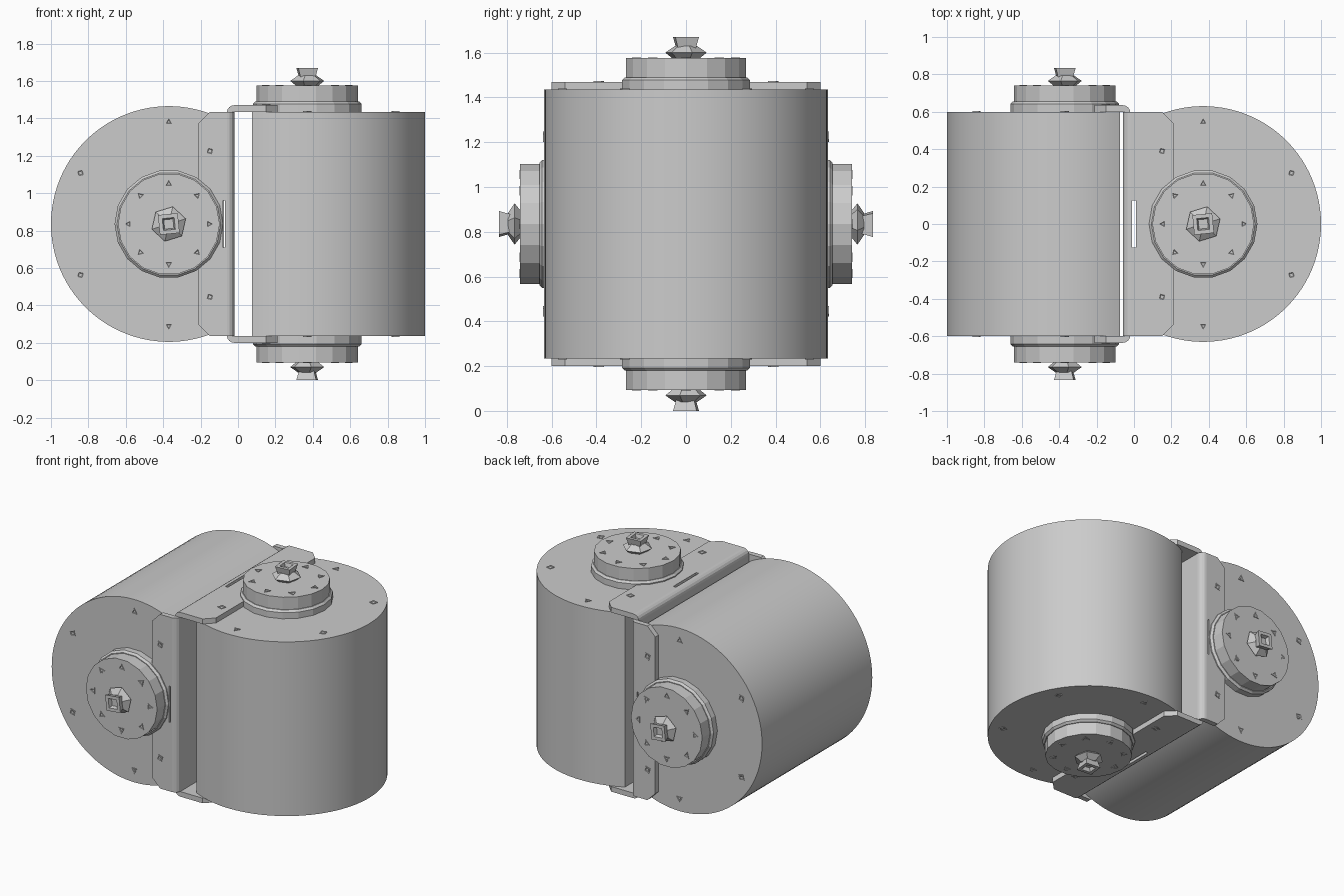
import bpy, bmesh
from math import acos, cos, sin, pi, radians
from mathutils import Matrix

cube = bpy.data.objects.get("Cube")
if cube:
    bpy.data.objects.remove(cube, do_unlink=True)

grey = bpy.data.materials.new("plain grey")
grey.use_nodes = True
grey.diffuse_color = (0.6, 0.6, 0.6, 1)
grey.node_tree.nodes["Principled BSDF"].inputs["Base Color"].default_value = (0.6, 0.6, 0.6, 1)

RADIUS, HALF, FLAT = 0.63, 0.6, 0.295
PLATE_TOP, CAP_TOP = 0.635, 0.74
MID = 0.835


def finish(name, bm, matrix, smooth=False):
    """Turn a bmesh into a placed, coloured object."""
    bmesh.ops.recalc_face_normals(bm, faces=bm.faces[:])
    mesh = bpy.data.meshes.new(name)
    bm.to_mesh(mesh)
    bm.free()
    mesh.materials.append(grey)
    obj = bpy.data.objects.new(name, mesh)
    bpy.context.collection.objects.link(obj)
    obj.matrix_world = matrix
    if smooth:
        bpy.ops.object.select_all(action='DESELECT')
        obj.select_set(True)
        bpy.context.view_layer.objects.active = obj
        bpy.ops.object.shade_smooth_by_angle(angle=radians(30))
    return obj


def prism(bm, points, offset):
    """Extrude a closed 3D outline along an offset."""
    face = bm.faces.new([bm.verts.new(p) for p in points])
    ext = bmesh.ops.extrude_face_region(bm, geom=[face])["geom"]
    verts = [g for g in ext if isinstance(g, bmesh.types.BMVert)]
    bmesh.ops.translate(bm, verts=verts, vec=offset)


def lathe(bm, profile, sides, at=(0, 0), turn=0.0):
    """Stack rings of (radius, height) and cap both ends."""
    rings = []
    for r, z in profile:
        rings.append([bm.verts.new((at[0] + r * cos(turn + 2 * pi * i / sides),
                                    at[1] + r * sin(turn + 2 * pi * i / sides), z))
                      for i in range(sides)])
    for a, b in zip(rings, rings[1:]):
        for i in range(sides):
            j = (i + 1) % sides
            bm.faces.new((a[i], a[j], b[j], b[i]))
    bm.faces.new(rings[0][::-1])
    bm.faces.new(rings[-1])


def screw(bm, x, y, z, sides=3, turn=0.0):
    """Small angular screw head with a sunken middle."""
    lathe(bm, [(0.026, z - 0.01), (0.026, z + 0.004), (0.017, z + 0.004), (0.012, z + 0.001)],
          sides, (x, y), turn)


def body(name, matrix):
    """Drum with one side sliced flat."""
    bm = bmesh.new()
    limit = acos(-FLAT / RADIUS)
    angles = [limit * (i / 32 - 1) for i in range(65)]
    prism(bm, [(RADIUS * cos(a), RADIUS * sin(a), -HALF) for a in angles], (0, 0, 2 * HALF))
    finish(name, bm, matrix, True)


def bracket(name, matrix, web, slot_end):
    """Bent U bracket hugging the flat side and both drum ends."""
    bm = bmesh.new()
    bend = 0.04
    half = [(-0.16, PLATE_TOP)]
    for i in range(5):
        a = pi / 2 + i * pi / 8
        half.append((-web + bend + bend * cos(a), PLATE_TOP - bend + bend * sin(a)))
    outer = half + [(x, -z) for x, z in reversed(half)]
    inner = [(-0.16, -HALF), (-web + 0.04, -HALF), (-web + 0.018, -HALF + 0.02)]
    inner += [(x, -z) for x, z in reversed(inner)]
    prism(bm, [(x, -HALF, z) for x, z in outer + inner], (0, 2 * HALF, 0))
    obj = finish(name, bm, matrix)

    # Slots across the bends, an open middle, and clipped free corners
    reach = slot_end - 0.05 + web
    boxes = [((slot_end - reach / 2, 0, 0), (reach, 0.25, 2), 0),
             ((-web, 0, 0), (0.12, 2, 0.26), 0),
             ((-0.16, HALF, 0), (0.085, 0.2, 2), pi / 4),
             ((-0.16, -HALF, 0), (0.085, 0.2, 2), -pi / 4)]
    cutters = []
    for loc, size, turn in boxes:
        cb = bmesh.new()
        place = Matrix.Translation(loc) @ Matrix.Rotation(turn, 4, 'Z') @ Matrix.Diagonal((*size, 1))
        bmesh.ops.create_cube(cb, size=1, matrix=place)
        cutter = finish("bracket_cutter", cb, matrix)
        cutter.hide_render = True
        cutters.append(cutter)
        mod = obj.modifiers.new("cut", 'BOOLEAN')
        mod.operation, mod.solver, mod.object = 'DIFFERENCE', 'EXACT', cutter
    bpy.context.view_layer.update()
    evaluated = obj.evaluated_get(bpy.context.evaluated_depsgraph_get())
    mesh = bpy.data.meshes.new_from_object(evaluated)
    obj.modifiers.clear()
    obj.data = mesh
    for cutter in cutters:
        bpy.data.objects.remove(cutter, do_unlink=True)


def end_fittings(name, matrix):
    """Hub, spindle and screws on one drum end."""
    bm = bmesh.new()
    lathe(bm, [(0.29, 0.58), (0.29, 0.642), (0.277, 0.655), (0.272, 0.655), (0.272, CAP_TOP)], 18)
    finish(name + "_hub", bm, matrix)

    bm = bmesh.new()
    lathe(bm, [(0.05, 0.73), (0.095, 0.765), (0.05, 0.795)], 6, turn=0.3)
    lathe(bm, [(0.055, 0.78), (0.075, MID), (0.045, MID), (0.035, 0.81)], 4, turn=pi / 4 + 0.1)
    finish(name + "_spindle", bm, matrix)

    bm = bmesh.new()
    for i in range(8):
        a = i * pi / 4
        screw(bm, 0.215 * cos(a), 0.215 * sin(a), CAP_TOP, turn=a)
    for deg in (-90, -30, 30, 90):
        a = radians(deg)
        screw(bm, 0.545 * cos(a), 0.545 * sin(a), HALF, 3 + (abs(deg) == 30), a)
    for side in (-1, 1):
        screw(bm, -0.22, 0.39 * side, PLATE_TOP, 4, 0.5)
    finish(name + "_screws", bm, matrix)


# Upright drum on the left, lying drum on the right, back to back
upright = Matrix.Translation((0.37, 0, MID))
lying = (Matrix.Translation((-0.37, 0, MID)) @ Matrix.Rotation(pi / 2, 4, 'X')
         @ Matrix.Rotation(pi, 4, 'Z'))
for label, matrix, web, slot_end in (("upright", upright, 0.43, -0.36),
                                     ("lying", lying, 0.35, -0.29)):
    body(label + "_drum", matrix)
    bracket(label + "_bracket", matrix, web, slot_end)
    for end, turn in (("first", 0), ("second", pi)):
        end_fittings(label + "_" + end, matrix @ Matrix.Rotation(turn, 4, 'X'))
